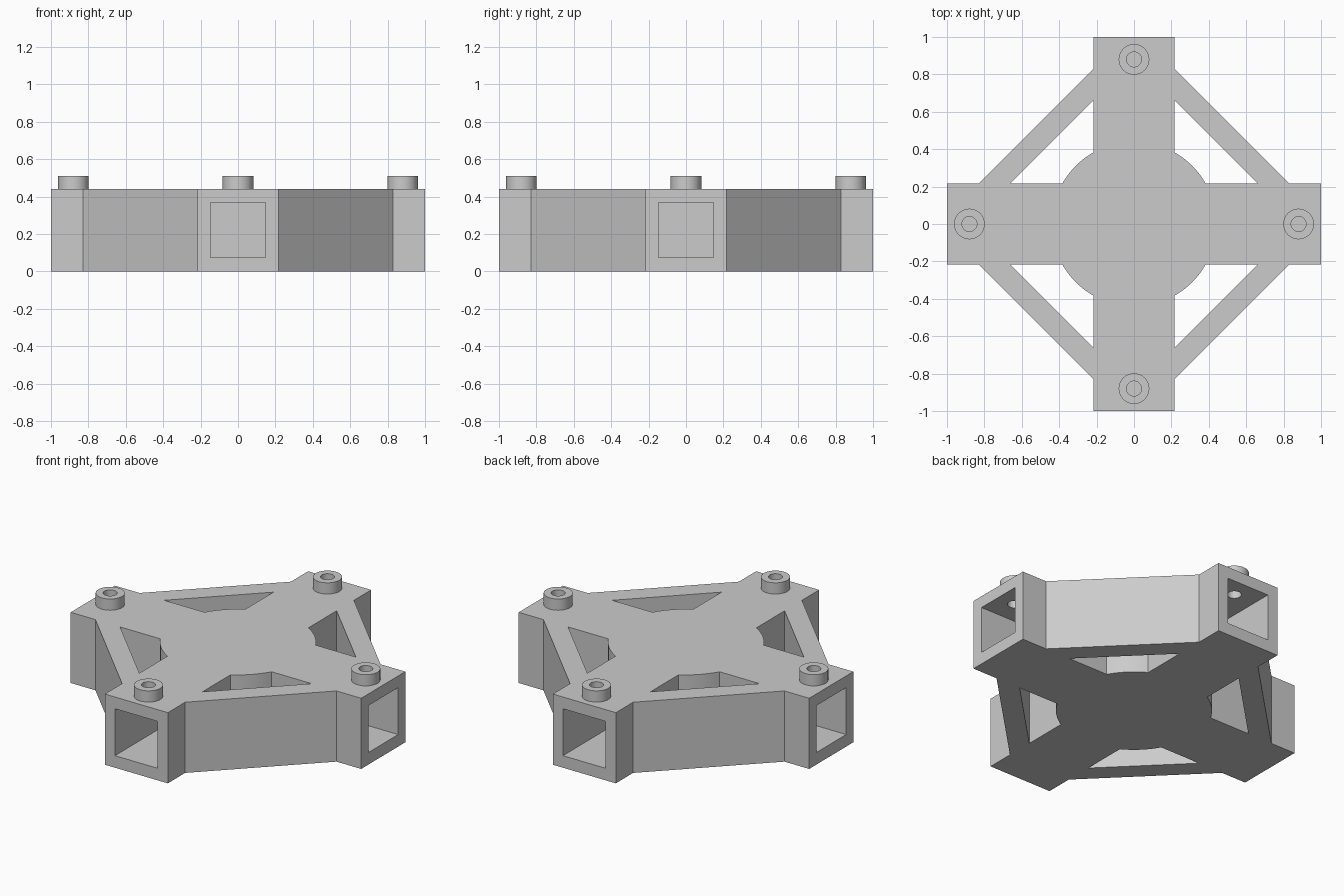
import bpy
import bmesh
import math
from mathutils import Matrix

cube = bpy.data.objects.get("Cube")
if cube:
    bpy.data.objects.remove(cube, do_unlink=True)

HALF = 0.217          # half width of an arm
TOP = 0.44            # frame height
HUB = 0.44            # hub radius
OUTER, INNER = 0.83, 0.66   # where brace edges meet the arms
BOSS_AT = 0.88        # boss distance from the centre

grey = bpy.data.materials.new("light_grey")
grey.use_nodes = True
colour = (0.6, 0.6, 0.6, 1)
grey.diffuse_color = colour
grey.node_tree.nodes["Principled BSDF"].inputs["Base Color"].default_value = colour


def prism(name, outline, z0, z1, turn=0.0):
    """Extrude a flat outline from z0 to z1, turned about the z axis."""
    bm = bmesh.new()
    face = bm.faces.new([bm.verts.new((x, y, z0)) for x, y in outline])
    up = bmesh.ops.extrude_face_region(bm, geom=[face])
    for v in up["geom"]:
        if isinstance(v, bmesh.types.BMVert):
            v.co.z = z1
    bmesh.ops.transform(bm, matrix=Matrix.Rotation(turn, 4, "Z"), verts=bm.verts)
    bmesh.ops.recalc_face_normals(bm, faces=bm.faces)
    mesh = bpy.data.meshes.new(name)
    bm.to_mesh(mesh)
    bm.free()
    mesh.materials.append(grey)
    obj = bpy.data.objects.new(name, mesh)
    bpy.context.collection.objects.link(obj)
    return obj


def arc(radius, start, end, steps, cx=0.0):
    return [(cx + radius * math.cos(start + (end - start) * i / steps),
             radius * math.sin(start + (end - start) * i / steps))
            for i in range(steps + 1)]


def circle(radius, cx):
    return arc(radius, 0, math.tau, 32, cx)[:-1]


def cut(target, cutters):
    """Subtract the cutters and bake the result."""
    for c in cutters:
        c.hide_render = True
        mod = target.modifiers.new("cut", "BOOLEAN")
        mod.operation = "DIFFERENCE"
        mod.solver = "EXACT"
        mod.object = c
    bpy.context.view_layer.update()
    graph = bpy.context.evaluated_depsgraph_get()
    baked = bpy.data.meshes.new_from_object(target.evaluated_get(graph))
    target.modifiers.clear()
    target.data = baked


def smooth(obj):
    bpy.ops.object.select_all(action="DESELECT")
    obj.select_set(True)
    bpy.context.view_layer.objects.active = obj
    bpy.ops.object.shade_smooth_by_angle(angle=math.radians(30))


# Frame outline: four arms joined by diagonal braces
outline = []
for k in range(4):
    c, s = round(math.cos(k * math.pi / 2)), round(math.sin(k * math.pi / 2))
    for x, y in [(1, -HALF), (1, HALF), (OUTER, HALF), (HALF, OUTER)]:
        outline.append((x * c - y * s, x * s + y * c))
frame = prism("cross_frame", outline, 0, TOP)

# Pocket between two arms, bounded by the brace and the round hub
corner = math.asin(HALF / HUB)
pocket = [(INNER, HALF), (HALF, INNER)] + arc(HUB, math.pi / 2 - corner, corner, 14)
socket = [(0.44, -0.147), (1.1, -0.147), (1.1, 0.147), (0.44, 0.147)]

drills, cutters, bosses = [], [], []
for k in range(4):
    turn = k * math.pi / 2
    cutters.append(prism("pocket_cutter", pocket, -0.1, TOP + 0.1, turn))
    cutters.append(prism("socket_cutter", socket, 0.075, 0.367, turn))
    drills.append(prism("drill_cutter", circle(0.04, BOSS_AT), 0.2, 0.6, turn))
    bosses.append(prism("screw_boss", circle(0.082, BOSS_AT), TOP, 0.51, turn))

cut(frame, cutters + drills)
for boss, drill in zip(bosses, drills):
    cut(boss, [drill])
for obj in [frame] + bosses:
    smooth(obj)
for helper in cutters + drills:
    bpy.data.objects.remove(helper, do_unlink=True)
